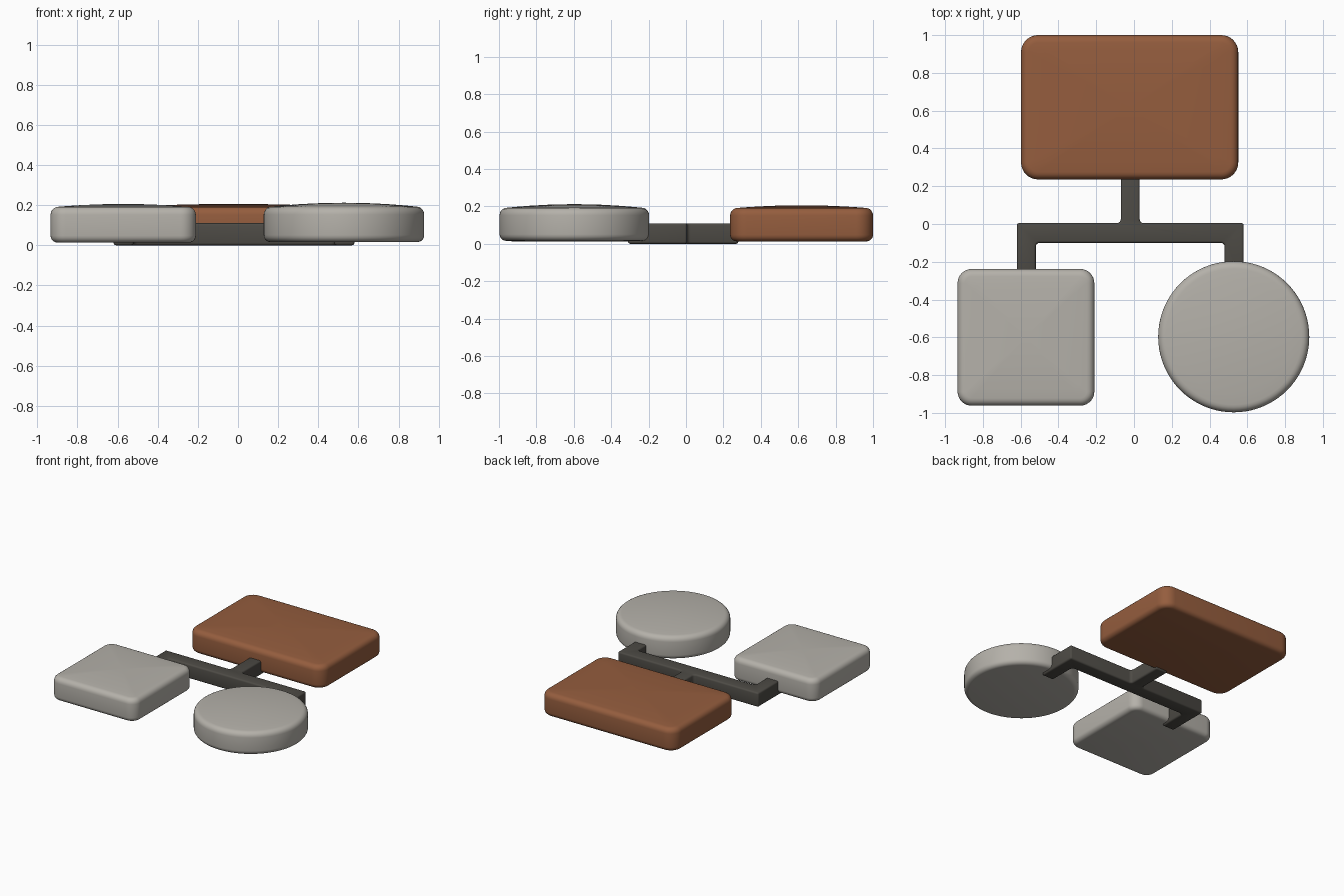
import bpy, bmesh, math

if "Cube" in bpy.data.objects:
    bpy.data.objects.remove(bpy.data.objects["Cube"])


def material(name, rgb):
    m = bpy.data.materials.new(name)
    m.diffuse_color = (*rgb, 1)
    m.use_nodes = True
    m.node_tree.nodes["Principled BSDF"].inputs["Base Color"].default_value = m.diffuse_color
    return m


BROWN = material("warm brown", (0.30, 0.11, 0.048))
GREY = material("light warm grey", (0.46, 0.44, 0.40))
DARK = material("dark grey", (0.075, 0.07, 0.06))


def finish(name, bm, mat, angle):
    bmesh.ops.recalc_face_normals(bm, faces=bm.faces)
    me = bpy.data.meshes.new(name)
    bm.to_mesh(me)
    bm.free()
    me.materials.append(mat)
    ob = bpy.data.objects.new(name, me)
    bpy.context.collection.objects.link(ob)
    bpy.ops.object.select_all(action='DESELECT')
    ob.select_set(True)
    bpy.context.view_layer.objects.active = ob
    bpy.ops.object.shade_smooth_by_angle(angle=math.radians(angle))
    return ob


def outline(hx, hy, r, seg):
    """Rounded rectangle around the origin; a circle when r = hx = hy."""
    pts = []
    for q, (sx, sy) in enumerate(((1, 1), (-1, 1), (-1, -1), (1, -1))):
        for i in range(seg + 1):
            a = math.pi / 2 * (q + i / seg)
            pts.append((sx * (hx - r) + r * math.cos(a), sy * (hy - r) + r * math.sin(a)))
    return pts


def cushion(name, cx, cy, hx, hy, r, bottom, rim, top, mat, seg):
    """Soft tile: flat base, rounded rim and a slightly domed top."""
    lo, hi = 0.035, 0.04
    prof = []
    for i in range(6):
        a = math.pi / 2 * i / 5
        prof.append((lo * (1 - math.sin(a)), bottom + lo * (1 - math.cos(a)), 1))
    for i in range(6):
        a = math.pi / 2 * i / 5
        prof.append((hi * (1 - math.cos(a)), rim - hi * (1 - math.sin(a)), 1))
    for s in (0.85, 0.65, 0.4, 0.2):
        prof.append((hi, rim + (top - rim) * (1 - s * s), s))
    bm = bmesh.new()
    rings = []
    for d, z, s in prof:
        pts = outline(hx - d, hy - d, max(r - d, 0.01), seg)
        rings.append([bm.verts.new((cx + x * s, cy + y * s, z)) for x, y in pts])
    n = len(rings[0])
    for a, b in zip(rings, rings[1:]):
        for i in range(n):
            j = (i + 1) % n
            bm.faces.new((a[i], a[j], b[j], b[i]))
    bm.faces.new(rings[0])
    peak = bm.verts.new((cx, cy, top))
    for i in range(n):
        bm.faces.new((rings[-1][i], rings[-1][(i + 1) % n], peak))
    bmesh.ops.remove_doubles(bm, verts=bm.verts, dist=1e-5)
    return finish(name, bm, mat, 40)


# Three tiles
cushion("rectangular_tile", -0.023, 0.618, 0.575, 0.382, 0.09, 0.013, 0.192, 0.206, BROWN, 8)
cushion("square_tile", -0.572, -0.6, 0.362, 0.362, 0.075, 0.013, 0.192, 0.206, GREY, 8)
cushion("round_tile", 0.528, -0.597, 0.4, 0.4, 0.4, 0.016, 0.193, 0.212, GREY, 20)

# Branching frame: one stem, a crossbar and two legs
path = [(-0.62, -0.31), (-0.52, -0.31), (-0.52, -0.1), (0.48, -0.1), (0.48, -0.31), (0.58, -0.31),
        (0.58, 0.005), (0.03, 0.005), (0.03, 0.28), (-0.07, 0.28), (-0.07, 0.005), (-0.62, 0.005)]
bm = bmesh.new()
base = bm.faces.new([bm.verts.new((x, y, 0)) for x, y in path])
ext = bmesh.ops.extrude_face_region(bm, geom=[base])
bmesh.ops.translate(bm, vec=(0, 0, 0.11), verts=[v for v in ext['geom'] if isinstance(v, bmesh.types.BMVert)])
bmesh.ops.recalc_face_normals(bm, faces=bm.faces)
# Fillet the inner corners, then soften the remaining edges
inner = {(-0.52, -0.1), (0.48, -0.1), (0.03, 0.005), (-0.07, 0.005)}
uprights = [e for e in bm.edges if abs(e.verts[0].co.z - e.verts[1].co.z) > 0.05
            and (round(e.verts[0].co.x, 3), round(e.verts[0].co.y, 3)) in inner]
bmesh.ops.bevel(bm, geom=uprights, offset=0.02, segments=4, profile=0.5, affect='EDGES')
sharp = [e for e in bm.edges if len(e.link_faces) == 2 and e.calc_face_angle() > 1.0]
bmesh.ops.bevel(bm, geom=sharp, offset=0.012, segments=3, profile=0.5, affect='EDGES')
finish("frame", bm, DARK, 40)
